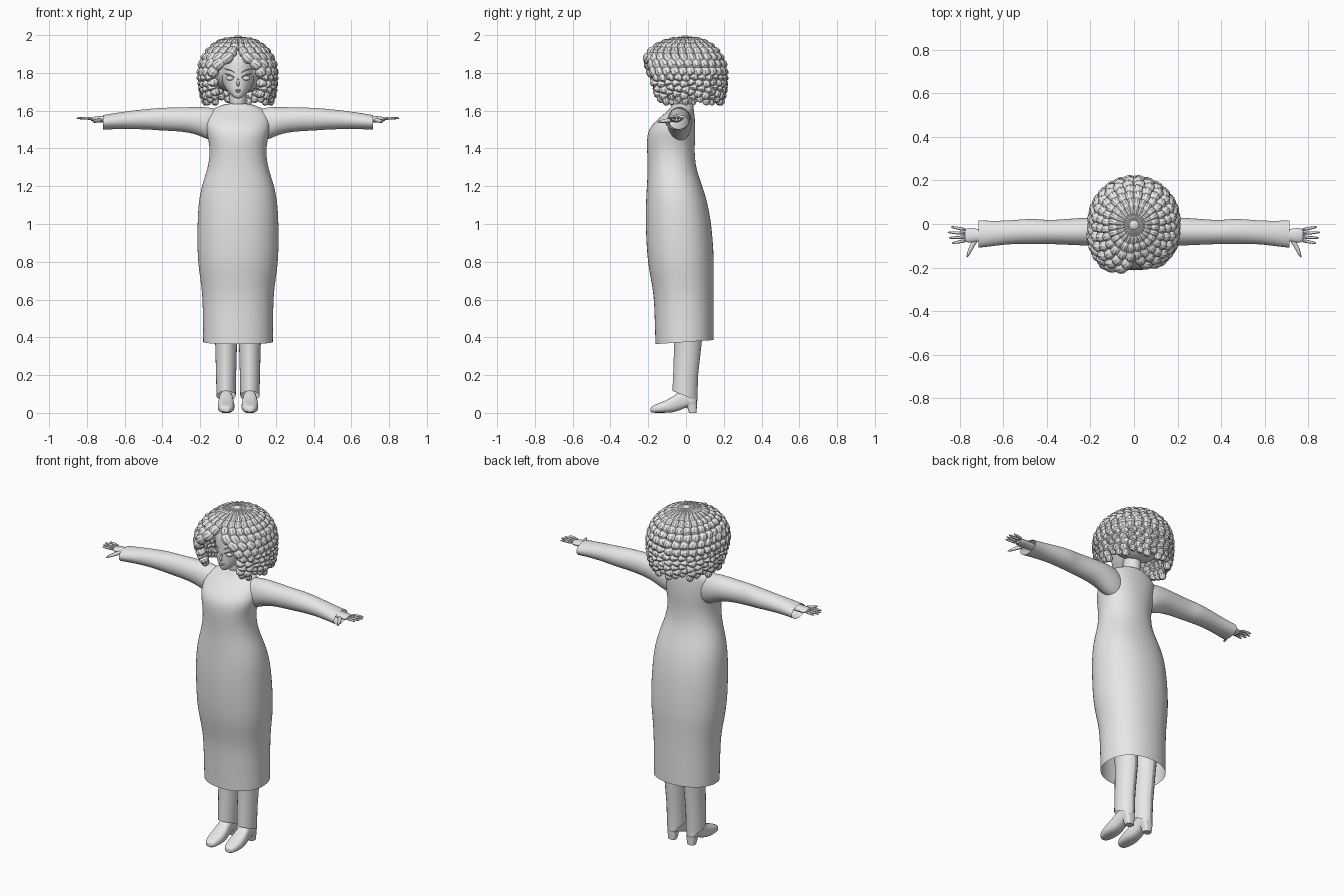
import bpy, bmesh
from math import sin, cos, pi, copysign
from mathutils import Vector as V

cube = bpy.data.objects.get("Cube")
if cube:
    bpy.data.objects.remove(cube)

# One plain colour for the whole figure
grey = bpy.data.materials.new("plain_grey")
grey.use_nodes = True
grey.diffuse_color = (0.8, 0.8, 0.8, 1)
for node in grey.node_tree.nodes:
    if node.type == "BSDF_PRINCIPLED":
        node.inputs["Base Color"].default_value = grey.diffuse_color


def ring(c, u, v, n=24, p=1.0):
    """Closed superellipse round c with half axes u and v."""
    def bend(k):
        return copysign(abs(k) ** p, k)
    return [V(c) + V(u) * bend(cos(2 * pi * i / n)) + V(v) * bend(sin(2 * pi * i / n))
            for i in range(n)]


def skin(bm, rings, start=True, end=True):
    """Bridge a list of equal rings, with optional end caps."""
    rows = [[bm.verts.new(q) for q in r] for r in rings]
    n = len(rows[0])
    for a, b in zip(rows, rows[1:]):
        for i in range(n):
            j = (i + 1) % n
            bm.faces.new((a[i], a[j], b[j], b[i]))
    if start:
        bm.faces.new(rows[0])
    if end:
        bm.faces.new(rows[-1])


def tube(bm, pts, radii, n=8):
    """Round tube through the points."""
    pts = [V(q) for q in pts]
    rings = []
    for i, c in enumerate(pts):
        d = (pts[min(i + 1, len(pts) - 1)] - pts[max(i - 1, 0)]).normalized()
        side = d.orthogonal() if i == 0 else side - d * side.dot(d)
        side.normalize()
        rings.append(ring(c, side * radii[i], d.cross(side) * radii[i], n))
    skin(bm, rings)


def finish(name, bm, sub=0, angle=0.7):
    bmesh.ops.recalc_face_normals(bm, faces=bm.faces)
    me = bpy.data.meshes.new(name)
    bm.to_mesh(me)
    bm.free()
    me.materials.append(grey)
    ob = bpy.data.objects.new(name, me)
    bpy.context.collection.objects.link(ob)
    bpy.ops.object.select_all(action="DESELECT")
    ob.select_set(True)
    bpy.context.view_layer.objects.active = ob
    bpy.ops.object.shade_smooth_by_angle(angle=angle)
    if sub:
        mod = ob.modifiers.new("smooth", "SUBSURF")
        mod.levels = mod.render_levels = sub
    return ob


def loft(name, rings, start=True, end=True, sub=2, angle=0.7):
    bm = bmesh.new()
    skin(bm, rings, start, end)
    return finish(name, bm, sub, angle)


def blob(name, c, size):
    bm = bmesh.new()
    bmesh.ops.create_uvsphere(bm, u_segments=24, v_segments=14, radius=1)
    bmesh.ops.scale(bm, vec=size, verts=bm.verts)
    bmesh.ops.translate(bm, vec=c, verts=bm.verts)
    return finish(name, bm)


def level(z, hx, front, back, x=0, p=1.0, tilt=0.0):
    """Horizontal section given by half width, front y and back y."""
    hy = (back - front) / 2
    return ring((x, (front + back) / 2, z), (hx, 0, 0), (0, hy, tilt * hy), p=p)


# Long dress, open at the hem
dress = [(.375, .186, -.163, .148), (.5, .187, -.167, .148), (.63, .19, -.172, .147),
         (.72, .203, -.19, .148), (.82, .217, -.207, .15), (1, .217, -.216, .137),
         (1.13, .21, -.213, .112), (1.22, .188, -.207, .08), (1.31, .156, -.203, .05),
         (1.4, .149, -.208, .046), (1.46, .162, -.208, .05), (1.51, .172, -.195, .05),
         (1.56, .17, -.145, .048), (1.6, .155, -.095, .042), (1.625, .1, -.075, .04),
         (1.64, .055, -.07, .035)]
loft("dress", [level(*s, p=.92, tilt=.07 if i < 1 else 0) for i, s in enumerate(dress)],
     start=False)

# Neck
loft("neck", [level(z, .046, -.07, .035) for z in (1.6, 1.68, 1.75)])

# Sleeve sections: x, y centre, half depth, z centre, half height
sleeve = [(.07, -.03, .05, 1.51, .09), (.16, -.035, .066, 1.533, .088),
          (.22, -.035, .065, 1.548, .072), (.3, -.036, .06, 1.554, .064),
          (.4, -.038, .054, 1.555, .061), (.46, -.033, .06, 1.555, .056),
          (.56, -.037, .054, 1.552, .049), (.65, -.044, .058, 1.545, .043),
          (.715, -.046, .064, 1.538, .039)]
# Shoe sections: y, half width, top, bottom
shoe = [(-.19, .016, .03, .002), (-.17, .036, .043, 0), (-.12, .047, .06, 0),
        (-.07, .044, .085, 0), (-.03, .037, .12, .014), (.01, .034, .12, .032),
        (.04, .033, .1, .036), (.06, .022, .085, .04)]
# Finger base y, tip x, tip y
fingers = [(-.027, .842, -.013), (-.043, .856, -.038), (-.06, .852, -.064), (-.076, .838, -.088)]

for s, side in ((1, "left"), (-1, "right")):
    loft(side + "_sleeve", [ring((s * x, y, z), (0, hy, 0), (0, 0, hz))
                            for x, y, hy, z, hz in sleeve], end=False)

    # Hand: palm, fingers and thumb
    loft(side + "_palm", [ring((s * x, -.052, 1.555), (0, hy, 0), (0, 0, hz), 12)
                          for x, hy, hz in ((.66, .026, .022), (.71, .028, .019),
                                            (.745, .036, .016), (.785, .034, .011))], sub=1)
    bm = bmesh.new()
    for y, tx, ty in fingers:
        a, b = V((s * .77, y, 1.557)), V((s * tx, ty, 1.56))
        tube(bm, [a, a.lerp(b, .5) + V((0, 0, .003)), a.lerp(b, .9), b],
             [.009, .008, .006, .002])
    tube(bm, [(s * .72, -.06, 1.552), (s * .745, -.1, 1.547),
              (s * .76, -.135, 1.543), (s * .768, -.155, 1.54)], [.014, .012, .009, .003])
    finish(side + "_fingers", bm, 1)

    # Trouser leg with pressed creases
    x = s * .063
    loft(side + "_trouser_leg",
         [level(.09, .051, -.072, .06, x, 1.1, -.4), level(.2, .053, -.068, .064, x, 1.1),
          level(.38, .058, -.062, .084, x, 1.1), level(.7, .075, -.08, .1, x * 1.25)],
         start=False, sub=0, angle=.35)

    # Shoe with a low heel
    loft(side + "_shoe", [ring((x, y, (t + b) / 2), (w, 0, 0), (0, 0, (t - b) / 2), 16, .75)
                          for y, w, t, b in shoe], sub=1)
    loft(side + "_heel", [level(0, .022, .016, .056, x, .6), level(.05, .03, 0, .058, x, .6)],
         sub=0)

    # Eye, upper lash and brow
    blob(side + "_eye", (s * .043, -.147, 1.772), (.021, .011, .012))
    for part, dz, r in (("lash", 0, .004), ("brow", .026, .003)):
        bm = bmesh.new()
        tube(bm, [(s * .018, -.162, 1.775 + dz), (s * .042, -.158, 1.788 + dz),
                  (s * .07, -.142, 1.795 + dz)], [r / 2, r, r / 2], 6)
        finish(side + "_" + part, bm)

# Head with a pointed chin
head = [(1.664, .014, -.145, -.11), (1.68, .036, -.153, -.06), (1.71, .063, -.157, .0),
        (1.75, .085, -.158, .07), (1.8, .1, -.157, .12), (1.86, .108, -.155, .13),
        (1.92, .095, -.13, .11), (1.96, .045, -.07, .06)]
loft("head", [level(*h) for h in head])

# Nose and lips
bm = bmesh.new()
tube(bm, [(0, -.152, 1.775), (0, -.162, 1.75), (0, -.166, 1.738), (0, -.152, 1.728)],
     [.004, .008, .009, .004])
finish("nose", bm, 1)
blob("upper_lip", (0, -.155, 1.708), (.018, .006, .004))
blob("lower_lip", (0, -.154, 1.701), (.014, .006, .004))

# Scalp beneath the locks
blob("scalp", (0, .03, 1.835), (.16, .155, .145))

# Braided locks, parted over the face
PER_SIDE, BEADS = 12, 13
bead = (.78, 1.0, 1.12, 1.08)
bm = bmesh.new()
for s in (1, -1):
    for k in range(PER_SIDE):
        a0 = (k + .5) / PER_SIDE * pi
        a1 = .62 + a0 * (pi - .62) / pi
        bottom = 1.645 + .014 * ((k * 5 + s) % 3 - 1)
        pts, radii = [], []
        steps = BEADS * len(bead)
        for i in range(steps + 1):
            t = i / steps
            f = min(t / .6, 1) * pi / 2
            drop = max(t - .6, 0) / .4
            m = min(max((t - .3) / .35, 0), 1)
            m = m * m * (3 - 2 * m)
            a = a0 + (a1 - a0) * m
            facing = max(cos(a), 0) * sin(f) ** 2 * (1 - drop)
            r = .01 + .174 * sin(f) * (1 - .07 * drop ** 2)
            r += facing * (.045 if s < 0 else .02) + .016 * max(-cos(a), 0) * sin(f)
            z = 1.795 + .19 * cos(f) - drop * (1.795 - bottom)
            sway = .004 * sin(i * pi / len(bead)) * sin(f)
            a += sway / r
            pts.append((s * r * sin(a), -.005 - r * cos(a), z))
            radii.append((.003 + .132 * min(r, .19)) * bead[i % len(bead)]
                         * (1 - .45 * drop ** 4))
        tube(bm, pts, radii, 10)
finish("hair_locks", bm, angle=.5)

# Small knot closing the crown
blob("crown_knot", (0, -.005, 1.985), (.024, .024, .014))
